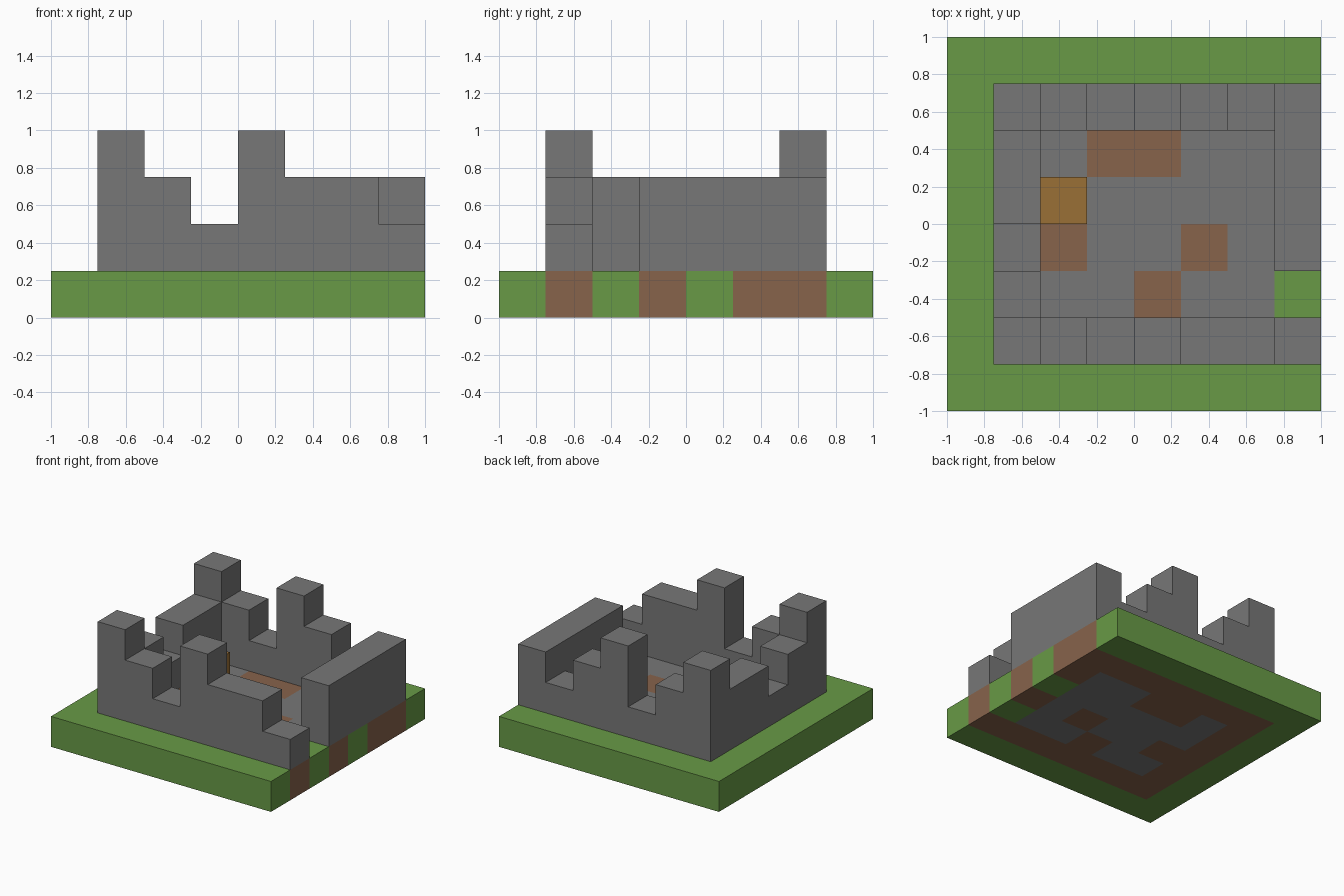
import bpy
import bmesh
from mathutils import Vector

if "Cube" in bpy.data.objects:
    bpy.data.objects.remove(bpy.data.objects["Cube"])

CELL = 0.25


def srgb(r, g, b):
    lin = [((c / 255 + 0.055) / 1.055) ** 2.4 for c in (r, g, b)]
    return (*lin, 1.0)


def material(name, colour):
    mat = bpy.data.materials.new(name)
    mat.use_nodes = True
    mat.diffuse_color = colour
    mat.node_tree.nodes["Principled BSDF"].inputs["Base Color"].default_value = colour
    return mat


MATS = {
    "g": material("grass_green", srgb(104, 154, 70)),
    "s": material("stone_grey", srgb(119, 119, 119)),
    "d": material("dirt_brown", srgb(135, 99, 75)),
    "w": material("wood_orange", srgb(154, 112, 54)),
}
KEYS = list(MATS)

# Ground plan, back row first: grass, stone floor, dirt
PLAN = [
    "gggggggg",
    "gddddddd",
    "gdsddssd",
    "gdsssssg",
    "gddssdsd",
    "gdssdssg",
    "gddddddd",
    "gggggggg",
]
parts = {"ground_slab": {(x, 7 - row, 0): c
                         for row, line in enumerate(PLAN)
                         for x, c in enumerate(line)}}


# Walls: one digit per cell gives the height in blocks
def wall(name, heights, start, step):
    cells = {}
    for n, h in enumerate(heights):
        x, y = start[0] + n * step[0], start[1] + n * step[1]
        for z in range(1, int(h) + 1):
            cells[x, y, z] = "s"
    parts[name] = cells


wall("front_wall", "3213221", (1, 1), (1, 0))
wall("back_wall", "3213212", (1, 6), (1, 0))
wall("right_wall", "2122", (1, 2), (0, 1))
wall("left_wall", "222", (7, 3), (0, 1))
parts["wooden_box"] = {(2, 4, 1): "w"}

solid = {cell for cells in parts.values() for cell in cells}


# Outer faces of each part, merged into large flat panels
def build(name, cells):
    bm = bmesh.new()
    for cell, key in cells.items():
        centre = Vector(cell) + Vector((0.5, 0.5, 0.5))
        for axis in range(3):
            for sign in (-1, 1):
                n = Vector((0, 0, 0))
                n[axis] = sign
                if tuple(int(c + d) for c, d in zip(cell, n)) in solid:
                    continue
                u = Vector((0, 0, 0))
                u[(axis + 1) % 3] = 1
                v = n.cross(u)
                verts = []
                for a, b in ((-1, -1), (1, -1), (1, 1), (-1, 1)):
                    p = (centre + (n + a * u + b * v) / 2) * CELL
                    verts.append(bm.verts.new(p - Vector((1, 1, 0))))
                bm.faces.new(verts).material_index = KEYS.index(key)
    bmesh.ops.remove_doubles(bm, verts=bm.verts[:], dist=0.001)
    bmesh.ops.dissolve_limit(bm, angle_limit=0.01, verts=bm.verts[:],
                             edges=bm.edges[:], delimit={"MATERIAL"})
    mesh = bpy.data.meshes.new(name)
    bm.to_mesh(mesh)
    bm.free()
    for mat in MATS.values():
        mesh.materials.append(mat)
    bpy.context.collection.objects.link(bpy.data.objects.new(name, mesh))


for part, cells in parts.items():
    build(part, cells)
